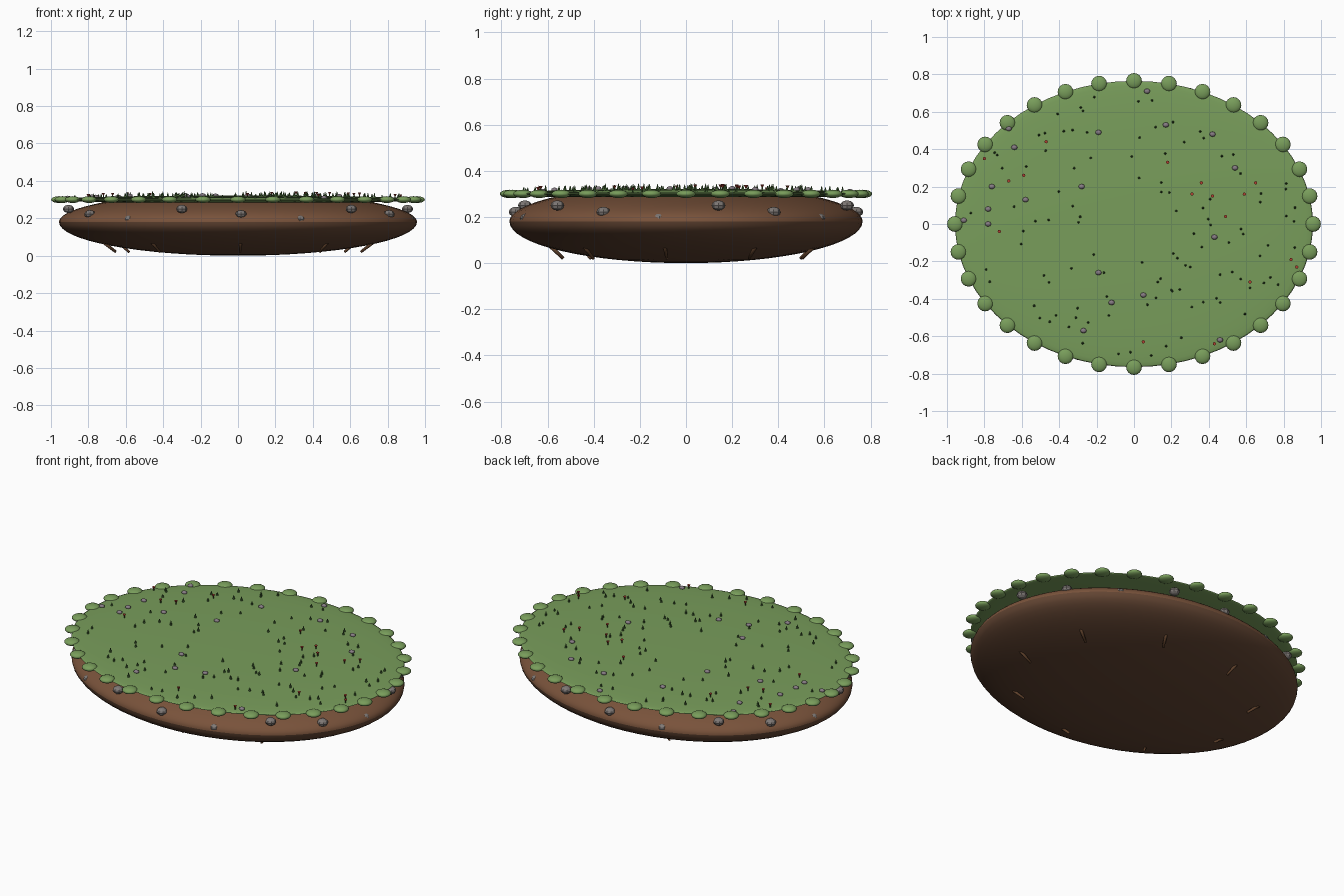
import bpy
import bmesh
import random
from math import sin, cos, pi, radians, sqrt
from mathutils import Matrix, Vector

cube = bpy.data.objects.get("Cube")
if cube:
    bpy.data.objects.remove(cube, do_unlink=True)

RX, RY = 0.957, 0.765      # island half width and half depth
RIM = 0.18                 # height of the widest line
TURF = 0.30                # middle height of the turf
random.seed(4)


def material(name, r, g, b):
    mat = bpy.data.materials.new(name)
    mat.use_nodes = True
    colour = (r, g, b, 1)
    mat.diffuse_color = colour
    shader = mat.node_tree.nodes["Principled BSDF"]
    shader.inputs["Base Color"].default_value = colour
    shader.inputs["Roughness"].default_value = 0.9
    return mat


grass = material("grass green", 0.19, 0.34, 0.105)
leaf = material("dark leaf green", 0.05, 0.12, 0.03)
soil = material("soil brown", 0.19, 0.085, 0.043)
deep_soil = material("deep soil brown", 0.13, 0.062, 0.034)
root_bark = material("root brown", 0.12, 0.055, 0.025)
stone = material("stone grey", 0.21, 0.19, 0.18)
pebble = material("pebble grey", 0.24, 0.2, 0.23)
red = material("petal red", 0.42, 0.05, 0.03)


def finish(bm, name, mat, smooth=True):
    """Turn a bmesh into a named, coloured object."""
    bmesh.ops.recalc_face_normals(bm, faces=bm.faces)
    for face in bm.faces:
        face.smooth = smooth
    mesh = bpy.data.meshes.new(name)
    bm.to_mesh(mesh)
    bm.free()
    mesh.materials.append(mat)
    obj = bpy.data.objects.new(name, mesh)
    bpy.context.collection.objects.link(obj)
    return obj


def revolve(name, profile, mat):
    """Spin a (radius, height) profile into an oval shell."""
    bm = bmesh.new()
    verts = [bm.verts.new((r, 0, z)) for r, z in profile]
    edges = [bm.edges.new(pair) for pair in zip(verts, verts[1:])]
    bmesh.ops.spin(bm, geom=verts + edges, cent=(0, 0, 0), axis=(0, 0, 1),
                   angle=2 * pi, steps=64, use_duplicate=False)
    bmesh.ops.remove_doubles(bm, verts=bm.verts, dist=0.0001)
    bmesh.ops.scale(bm, vec=(RX, RY, 1), verts=bm.verts)
    return finish(bm, name, mat)


def arc(start, end, height, base, steps=16):
    """Quarter-ellipse style profile between two angles in degrees."""
    angles = [radians(start + (end - start) * i / steps) for i in range(steps + 1)]
    return [(max(cos(a), 0), base + height * sin(a)) for a in angles]


def ball(bm, place, size, u=10, v=6):
    matrix = Matrix.Translation(place) @ Matrix.Diagonal((*size, 1))
    bmesh.ops.create_uvsphere(bm, u_segments=u, v_segments=v, radius=1, matrix=matrix)


def rod(bm, a, b, r1, r2, sides=6):
    """Tapered rod from point a to point b."""
    a, b = Vector(a), Vector(b)
    turn = (b - a).to_track_quat("Z", "Y").to_matrix().to_4x4()
    bmesh.ops.create_cone(bm, cap_ends=True, segments=sides, radius1=r1, radius2=r2,
                          depth=(b - a).length,
                          matrix=Matrix.Translation((a + b) / 2) @ turn)


def on_oval(degrees, scale, z):
    a = radians(degrees)
    return Vector((RX * scale * cos(a), RY * scale * sin(a), z))


def turf_height(x, y):
    return TURF + 0.022 * sqrt(max(0, 1 - (x / RX) ** 2 - (y / RY) ** 2))


# Earth: an upper shoulder reaching up under the turf, and a rounded underside
revolve("upper_soil", arc(0, 48, 0.16, RIM), soil)
revolve("lower_soil", arc(-90, 0, 0.18, RIM), deep_soil)

# Turf: a thin lens with a ring of tufty lumps on its edge
revolve("turf", arc(-90, 90, 0.022, TURF, 24), grass)
bm = bmesh.new()
for i in range(32):
    ball(bm, on_oval(i * 360 / 32, 1, TURF), (0.042, 0.042, 0.018), 16, 10)
finish(bm, "turf_edge_lumps", grass)

# Stones bedded in the earth, stepping down in threes around the side
bm = bmesh.new()
for i in range(18):
    ball(bm, on_oval(11 + 20 * i, 0.965, 0.25 - 0.028 * (i % 3)),
         (0.03, 0.03, 0.022), 8, 6)
finish(bm, "side_stones", stone, False)

# Roots poking down and inward from the underside
bm = bmesh.new()
for i in range(9):
    angle = 40 * i - 9
    rod(bm, on_oval(angle, 0.79, 0.09), on_oval(angle, 0.695, 0.02), 0.01, 0.007)
finish(bm, "roots", root_bark)

# Pebbles lying on the turf
pebbles = [(-.67, .51), (-.64, .41), (-.76, .2), (-.78, .08), (-.78, 0), (-.91, .02),
           (-.58, .13), (-.19, .49), (-.28, .2), (.17, .53), (.42, .48), (.54, .3),
           (.43, -.07), (-.19, -.26), (-.12, -.42), (.05, -.38), (-.27, -.57),
           (.46, -.62), (.07, .71)]
bm = bmesh.new()
for x, y in pebbles:
    ball(bm, (x, y, turf_height(x, y) + 0.004), (0.017, 0.014, 0.01), 8, 6)
finish(bm, "pebbles", pebble)

# Flowers: a thin stem and a flared head
flowers = [(-.8, .35), (-.47, .44), (-.67, .23), (-.59, .26), (-.72, -.04), (.18, .33),
           (.31, .16), (.36, .22), (.42, .15), (.59, .16), (.65, .22), (.49, .04),
           (.84, -.19), (.87, -.23), (.62, -.31), (.43, -.64), (.05, -.63)]
stems, heads = bmesh.new(), bmesh.new()
for x, y in flowers:
    z = turf_height(x, y)
    rod(stems, (x, y, z - 0.005), (x, y, z + 0.014), 0.003, 0.003)
    rod(heads, (x, y, z + 0.01), (x, y, z + 0.022), 0.003, 0.009, 8)
finish(stems, "flower_stems", leaf)
finish(heads, "flower_heads", red, False)

# Grass sprigs scattered over the turf
bm = bmesh.new()
for i in range(110):
    p = on_oval(random.uniform(0, 360), 0.93 * sqrt(random.uniform(0.02, 1)), 0)
    z = turf_height(p.x, p.y)
    tall = random.uniform(0.016, 0.026)
    rod(bm, (p.x, p.y, z - 0.004), (p.x, p.y, z + tall), 0.008, 0.001, 5)
finish(bm, "grass_sprigs", leaf, False)
